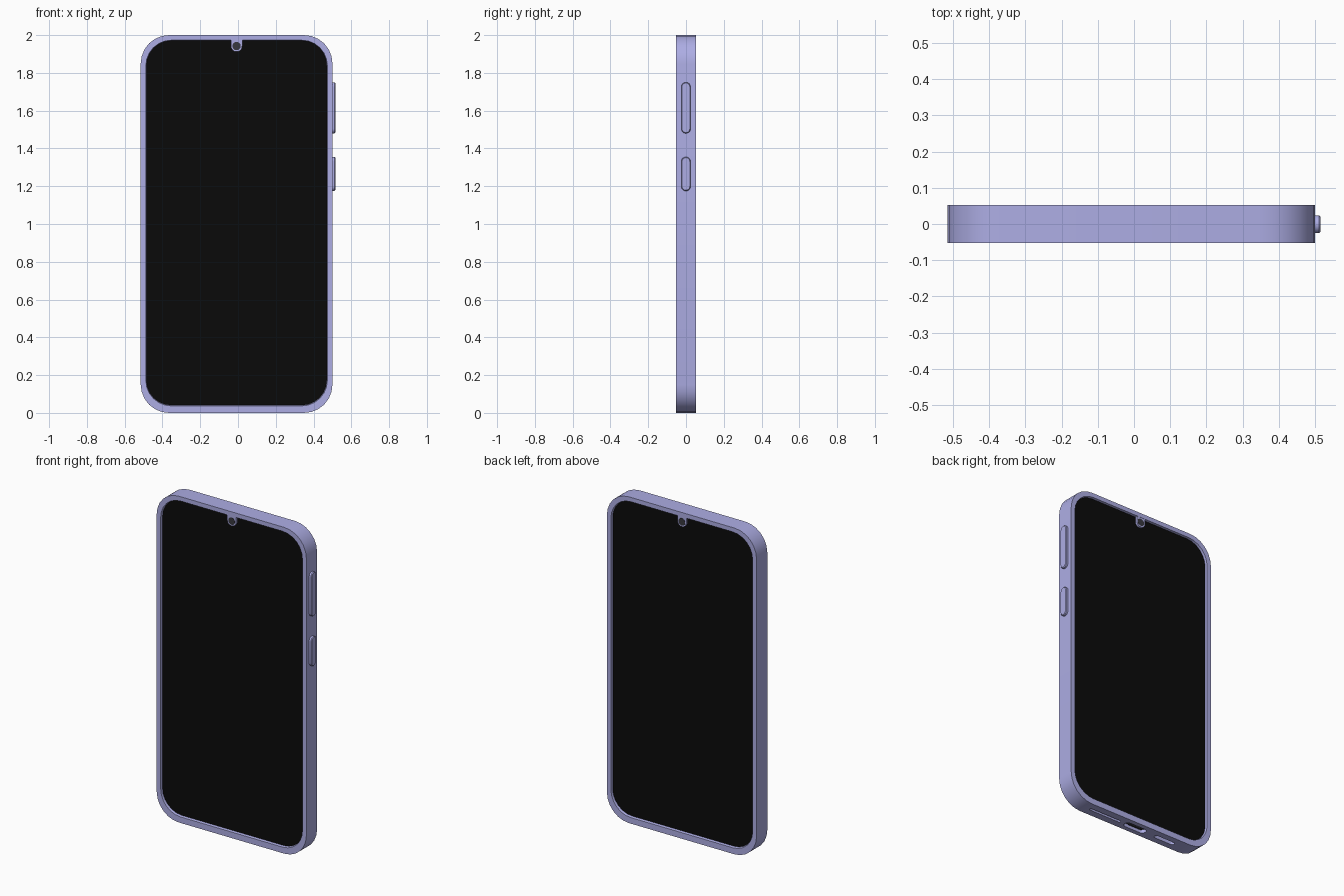
import bpy, bmesh, math

if "Cube" in bpy.data.objects:
    bpy.data.objects.remove(bpy.data.objects["Cube"])

CX = -0.0075          # body centre, buttons stick out on the right


def material(name, rgb):
    m = bpy.data.materials.new(name)
    m.diffuse_color = (*rgb, 1)
    m.use_nodes = True
    m.node_tree.nodes["Principled BSDF"].inputs["Base Color"].default_value = m.diffuse_color
    return m


LILAC = material("lilac", (0.42, 0.42, 0.78))
BLACK = material("black", (0.003, 0.003, 0.003))
DARK = material("dark_grey", (0.04, 0.04, 0.05))


def outline(u0, u1, v0, v1, r, seg=6):
    """Rounded rectangle as a list of 2D points."""
    pts = []
    for k, (u, v) in enumerate([(u1 - r, v1 - r), (u0 + r, v1 - r), (u0 + r, v0 + r), (u1 - r, v0 + r)]):
        for i in range(seg + 1):
            a = math.pi / 2 * (k + i / seg)
            pts.append((u + r * math.cos(a), v + r * math.sin(a)))
    return pts


def loft(name, rings, mat, loop=False):
    """Skin equal-length rings of 3D points; cap the ends or close into a loop."""
    bm = bmesh.new()
    rows = [[bm.verts.new(p) for p in ring] for ring in rings]
    pairs = list(zip(rows, rows[1:]))
    if loop:
        pairs.append((rows[-1], rows[0]))
    else:
        bm.faces.new(rows[0])
        bm.faces.new(rows[-1])
    n = len(rows[0])
    for a, b in pairs:
        for i in range(n):
            j = (i + 1) % n
            bm.faces.new((a[i], a[j], b[j], b[i]))
    bmesh.ops.recalc_face_normals(bm, faces=bm.faces)
    me = bpy.data.meshes.new(name)
    bm.to_mesh(me)
    bm.free()
    ob = bpy.data.objects.new(name, me)
    bpy.context.collection.objects.link(ob)
    me.materials.append(mat)
    return ob


def smooth(ob):
    bpy.ops.object.select_all(action='DESELECT')
    ob.select_set(True)
    bpy.context.view_layer.objects.active = ob
    bpy.ops.object.shade_smooth_by_angle(angle=math.radians(30))


def at_y(pts, y):
    return [(u, y, v) for u, v in pts]


def at_z(pts, z):
    return [(u, v, z) for u, v in pts]


def at_x(pts, x):
    return [(x, u, v) for u, v in pts]


# Frame: outer band with a raised bezel on both faces
outer = outline(-0.515, 0.5, 0, 2, 0.15)
lip = outline(-0.488, 0.473, 0.037, 1.973, 0.135)
inner = outline(-0.485, 0.47, 0.041, 1.971, 0.132)
frame = loft("frame", [at_y(inner, -0.036), at_y(lip, -0.052), at_y(outer, -0.052),
                       at_y(outer, 0.052), at_y(lip, 0.052), at_y(inner, 0.036)], LILAC, loop=True)

# Screen slab, recessed on both faces
screen = loft("screen", [at_y(inner, -0.038), at_y(inner, 0.038)], BLACK)

# Camera notch and lens on each face
for side, label in ((-1, "front"), (1, "back")):
    notch = outline(CX - 0.03, CX + 0.03, 1.912, 1.985, 0.0295, 8)
    top = [(u, v) if v < 1.945 else (u if abs(u - CX) > 0.0299 else CX + math.copysign(0.03, u - CX), max(v, 1.975))
           for u, v in notch]
    smooth(loft(label + "_notch", [at_y(top, side * 0.036), at_y(top, side * 0.051)], LILAC))
    lens = outline(CX - 0.022, CX + 0.022, 1.92, 1.964, 0.0219, 8)
    smooth(loft(label + "_camera_lens", [at_y(lens, side * 0.045), at_y(lens, side * 0.0518)], DARK))

# Side buttons with softened outer edge
for name, z0, z1 in (("volume_button", 1.48, 1.75), ("power_button", 1.175, 1.355)):
    big = outline(-0.025, 0.024, z0, z1, 0.024)
    small = outline(-0.021, 0.020, z0 + 0.004, z1 - 0.004, 0.020)
    smooth(loft(name, [at_x(big, 0.49), at_x(big, 0.511), at_x(small, 0.515)], LILAC))

# Openings in the bottom edge: charging port and two speaker slots
for name, x, w, h, mat in (("charging_port", CX, 0.15, 0.046, DARK),
                           ("left_slot", -0.22, 0.14, 0.026, DARK),
                           ("right_slot", 0.21, 0.22, 0.016, LILAC)):
    pts = outline(x - w / 2, x + w / 2, -h / 2, h / 2, h * 0.49)
    cutter = loft(name + "_cutter", [at_z(pts, -0.02), at_z(pts, 0.025)], mat)
    cutter.hide_render = True
    mod = frame.modifiers.new(name, 'BOOLEAN')
    mod.operation = 'DIFFERENCE'
    mod.solver = 'EXACT'
    mod.object = cutter
    bpy.context.view_layer.objects.active = frame
    bpy.ops.object.modifier_apply(modifier=mod.name)
    bpy.data.objects.remove(cutter)
    loft(name + "_floor", [at_z(pts, 0.022), at_z(pts, 0.03)], mat)

# Contact tongue inside the port
tongue = outline(CX - 0.05, CX + 0.05, -0.006, 0.006, 0.005, 3)
loft("port_tongue", [at_z(tongue, 0.006), at_z(tongue, 0.028)], DARK)

smooth(frame)
smooth(screen)
